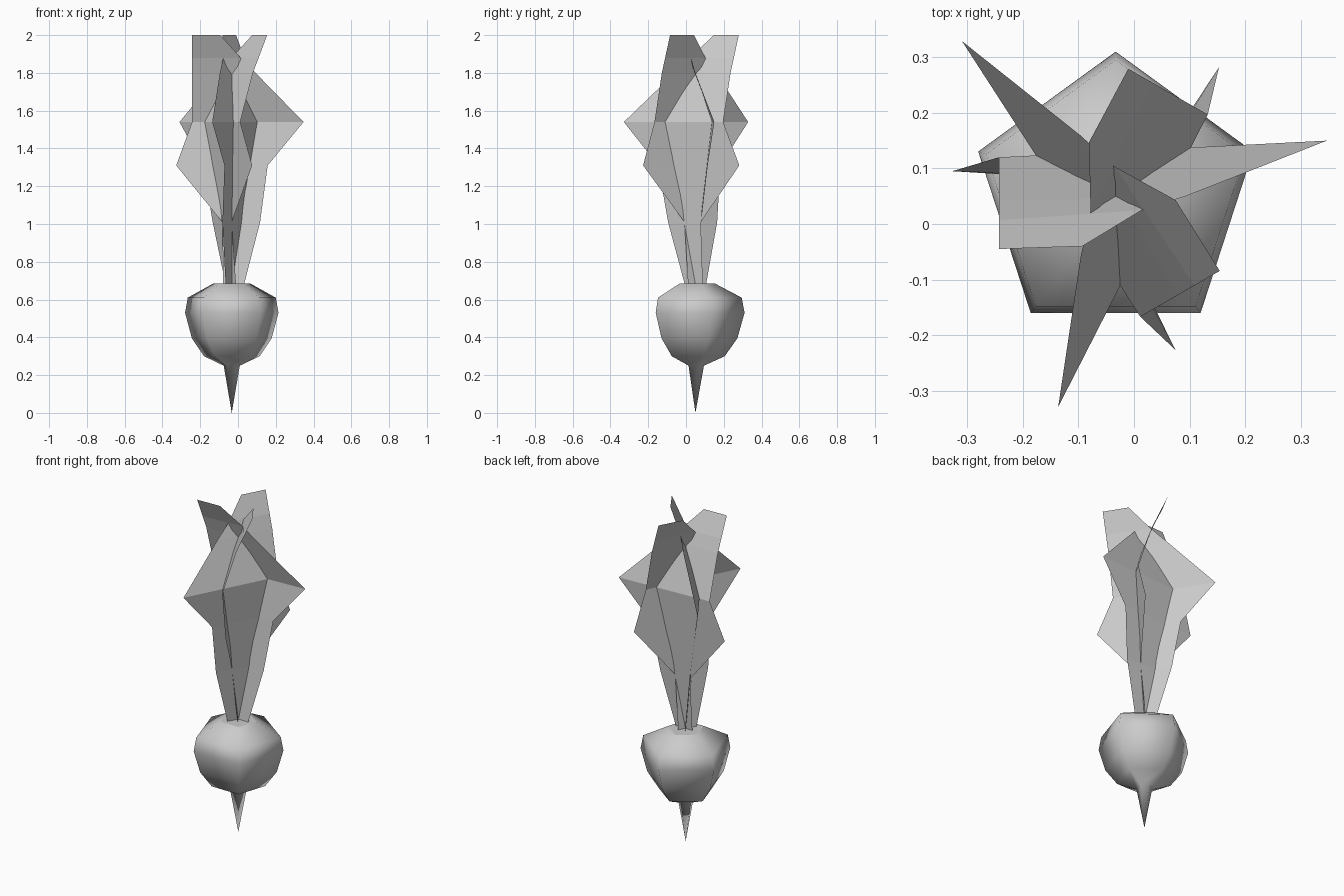
import bpy, bmesh, math

if "Cube" in bpy.data.objects:
    bpy.data.objects.remove(bpy.data.objects["Cube"])

CX, CY = -0.033, 0.05


def make_object(name, bm):
    mesh = bpy.data.meshes.new(name)
    bm.to_mesh(mesh)
    bm.free()
    obj = bpy.data.objects.new(name, mesh)
    bpy.context.collection.objects.link(obj)
    return obj


# Five-sided root bulb with a pointed tip: (radius, height) profile
profile = [(0.045, 0.25), (0.155, 0.30), (0.222, 0.395),
           (0.26, 0.53), (0.245, 0.61), (0.103, 0.685)]
bm = bmesh.new()
tip = bm.verts.new((CX, CY, 0.0))
rings = []
for r, z in profile:
    angles = [math.radians(90 + 72 * i) for i in range(5)]
    rings.append([bm.verts.new((CX + r * math.cos(a), CY + r * math.sin(a), z))
                  for a in angles])
for i in range(5):
    j = (i + 1) % 5
    bm.faces.new((tip, rings[0][j], rings[0][i]))
    for lo, hi in zip(rings, rings[1:]):
        bm.faces.new((lo[i], lo[j], hi[j], hi[i]))
bm.faces.new(rings[-1])
for f in bm.faces:
    f.smooth = len(f.verts) < 5
make_object("root_bulb", bm)

# Leaf outline rows: left (along, outward), right (along, outward), height
rows = [(-0.065, 0.0, 0.045, 0.0, 0.68),
        (-0.15, 0.03, 0.05, 0.03, 1.01),
        (-0.19, 0.065, 0.294, 0.045, 1.31),
        (-0.38, 0.10, 0.21, 0.07, 1.54),
        (-0.126, 0.0, 0.21, -0.008, 1.80),
        (-0.047, -0.025, 0.21, -0.043, 1.88),
        (0.06, -0.09, 0.21, -0.095, 2.0)]


# Three matching folded leaf cards around the crown
def make_leaf(name, degrees):
    c, s = math.cos(math.radians(degrees)), math.sin(math.radians(degrees))
    bm = bmesh.new()

    def point(u, d, z):
        return bm.verts.new((CX + d * c - u * s, CY + d * s + u * c, z))

    edges = [(point(ul, dl, z), point(ur, dr, z)) for ul, dl, ur, dr, z in rows]
    for (a, b), (e, f) in zip(edges, edges[1:]):
        bm.faces.new((a, b, f, e))
    make_object(name, bm)


for n, angle in enumerate((90, 210, 330)):
    make_leaf(f"leaf_{n + 1}", angle)
